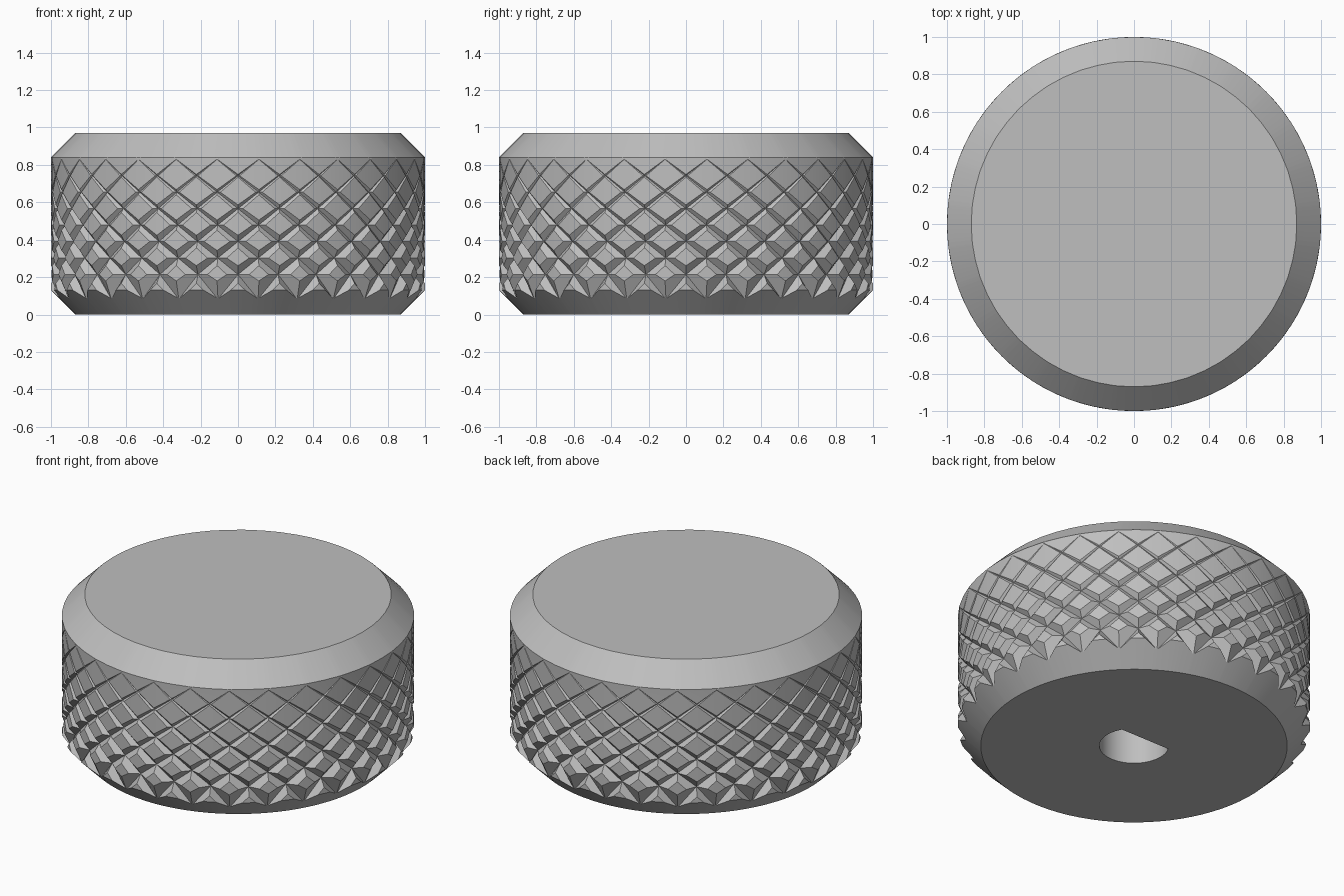
import bpy, bmesh, math

if "Cube" in bpy.data.objects:
    bpy.data.objects.remove(bpy.data.objects["Cube"])

COUNT = 28                  # diamonds around the rim
PITCH = 2 * math.pi / COUNT
STEP = 0.088                # half the height of a diamond
Z_LOW, Z_HIGH, HEIGHT = 0.13, 0.84, 0.97
R_CAP = 0.87

bm = bmesh.new()


def depth(z):
    # grooves fade out toward the top
    return max(0.0, 0.042 * (Z_HIGH - z) / (Z_HIGH - Z_LOW))


def point(r, a, z):
    return bm.verts.new((r * math.sin(a), -r * math.cos(a), z))


# Knurled band: every diamond has sloping sides and a raised middle
for k in range(-5, 8):
    zc = 0.39 + STEP * k
    for i in range(COUNT):
        ac = (i + (0.5 if k % 2 == 0 else 0.0)) * PITCH
        outer, inner = [], []
        for da, dz in ((1, 0), (0, 1), (-1, 0), (0, -1)):
            a, z = da * PITCH / 2, dz * STEP
            d = depth(zc + z)
            s = 1 - min(0.9, d / 0.069)
            outer.append(point(1 - d, ac + a, zc + z))
            inner.append(point(1, ac + a * s, zc + z * s))
        mid = point(1, ac, zc)
        for j in range(4):
            n = (j + 1) % 4
            bm.faces.new((outer[j], outer[n], inner[n], inner[j]))
            bm.faces.new((inner[j], inner[n], mid))
bmesh.ops.remove_doubles(bm, verts=bm.verts, dist=0.0004)

# Trim the band flat at both ends
for z, n in ((Z_HIGH, 1), (Z_LOW, -1)):
    bmesh.ops.bisect_plane(bm, geom=bm.verts[:] + bm.edges[:] + bm.faces[:], dist=1e-5,
                           plane_co=(0, 0, z), plane_no=(0, 0, n), clear_outer=True)
bmesh.ops.remove_doubles(bm, verts=bm.verts, dist=0.0004)


def rim(z):
    return [e for e in bm.edges if e.is_boundary and all(abs(v.co.z - z) < 0.002 for v in e.verts)]


def chamfer(edges, z):
    geom = bmesh.ops.extrude_edge_only(bm, edges=edges)["geom"]
    for v in (g for g in geom if isinstance(g, bmesh.types.BMVert)):
        s = R_CAP / v.co.xy.length
        v.co = (v.co.x * s, v.co.y * s, z)
    return [g for g in geom if isinstance(g, bmesh.types.BMEdge) and g.is_boundary]


# Top chamfer and flat cap
top = rim(Z_HIGH)
for v in {v for e in top for v in e.verts}:
    v.co.xy = v.co.xy.normalized()
bmesh.ops.triangle_fill(bm, edges=chamfer(top, HEIGHT), use_beauty=True)

# Bottom chamfer, scalloped where the grooves run into it
low = rim(Z_LOW)
for v in {v for e in low for v in e.verts}:
    v.co.z = Z_LOW - (1 - v.co.xy.length)
base = chamfer(low, 0)

# D-shaped shaft hole in the base
R, FLAT, DEEP = 0.197, 0.098, 0.65
start = math.asin(FLAT / R)
sweep = math.pi + 2 * start
loop = [bm.verts.new((R * math.cos(start - sweep * i / 36), R * math.sin(start - sweep * i / 36), 0))
        for i in range(37)]
hole = [bm.edges.new((loop[i], loop[(i + 1) % 37])) for i in range(37)]
bmesh.ops.triangle_fill(bm, edges=base + hole, use_beauty=True, normal=(0, 0, -1))
geom = bmesh.ops.extrude_edge_only(bm, edges=hole)["geom"]
for v in (g for g in geom if isinstance(g, bmesh.types.BMVert)):
    v.co.z = DEEP
ends = [g for g in geom if isinstance(g, bmesh.types.BMEdge) and g.is_boundary]
bmesh.ops.triangle_fill(bm, edges=ends, use_beauty=True)
bmesh.ops.recalc_face_normals(bm, faces=bm.faces)

mesh = bpy.data.meshes.new("knurled_knob")
bm.to_mesh(mesh)
bm.free()
knob = bpy.data.objects.new("knurled_knob", mesh)
bpy.context.collection.objects.link(knob)

grey = bpy.data.materials.new("grey")
grey.diffuse_color = (0.52, 0.52, 0.52, 1)
grey.use_nodes = True
grey.node_tree.nodes["Principled BSDF"].inputs["Base Color"].default_value = grey.diffuse_color
mesh.materials.append(grey)

bpy.context.view_layer.objects.active = knob
knob.select_set(True)
bpy.ops.object.shade_smooth_by_angle(angle=math.radians(20))
